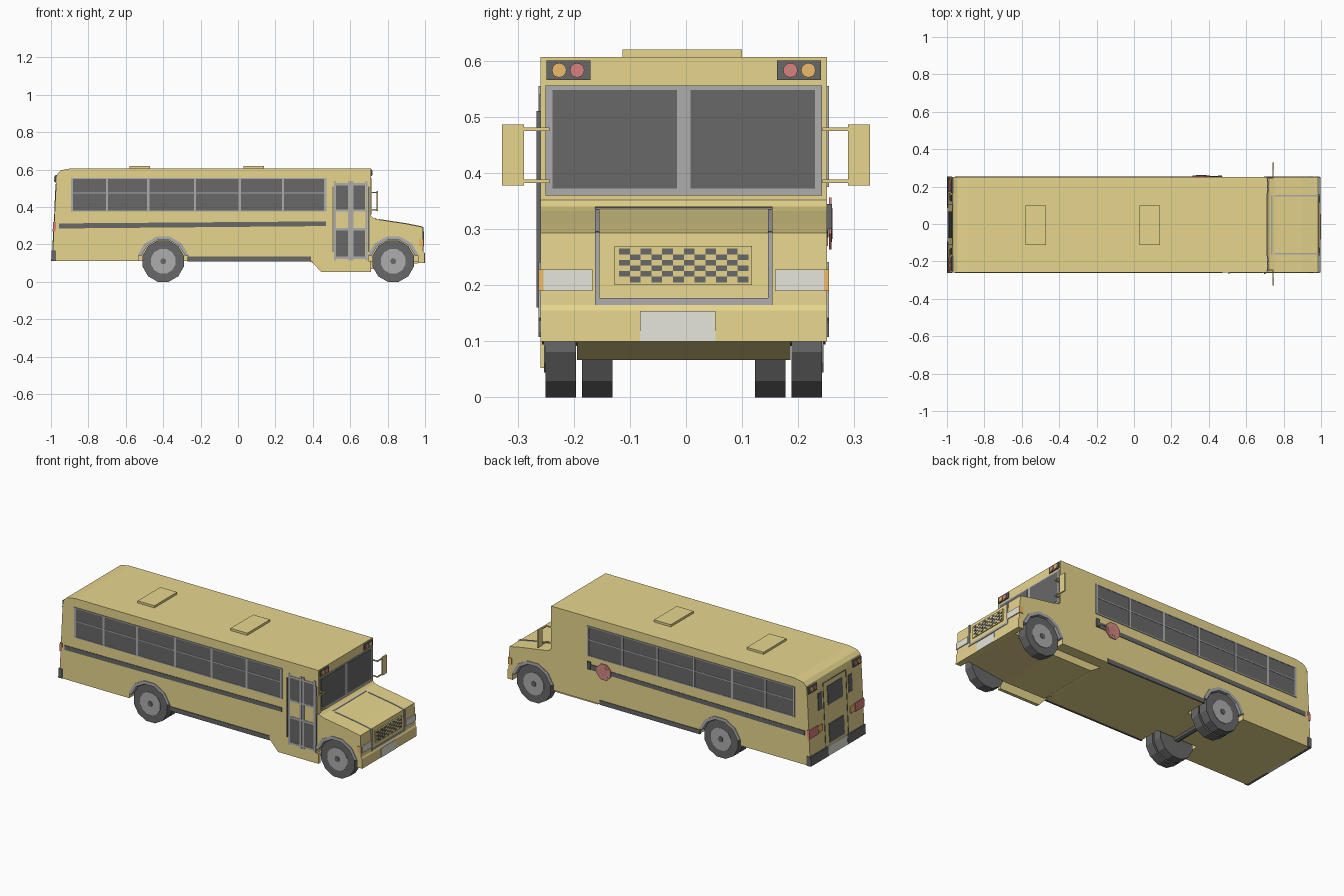
import bpy, bmesh, math
from mathutils import Vector

if "Cube" in bpy.data.objects:
    bpy.data.objects.remove(bpy.data.objects["Cube"])

YC, HW = -0.004, 0.255          # body centre line and half width
WHEELS = (-0.40, 0.83)
WZ = 0.11


def mat(name, r, g, b):
    m = bpy.data.materials.new(name)
    m.diffuse_color = (r, g, b, 1)
    m.use_nodes = True
    m.node_tree.nodes["Principled BSDF"].inputs["Base Color"].default_value = m.diffuse_color
    return m


YEL = mat("yellow", 0.80, 0.67, 0.27)
DARK = mat("dark_grey", 0.14, 0.14, 0.14)
LIGHT = mat("light_grey", 0.42, 0.42, 0.42)
RED = mat("red", 0.70, 0.22, 0.20)
ORANGE = mat("orange", 0.85, 0.50, 0.15)
CREAM = mat("cream", 0.80, 0.79, 0.70)


def prism(pts, t0, t1, axis='y'):
    """Extruded polygon: pts are (x,z) along y, or (y,z) along x."""
    return [[(a, t, b) if axis == 'y' else (t, a, b) for a, b in pts] for t in (t0, t1)]


def box(x0, x1, y0, y1, z0, z1):
    return prism([(x0, z0), (x1, z0), (x1, z1), (x0, z1)], y0, y1)


def side(s, x0, x1, z0, z1, d=0.003):
    y = YC + s * HW
    return box(x0, x1, y - s * 0.006, y + s * d, z0, z1)


def ngon(cx, cz, r, n, rot=0.0):
    return [(cx + r * math.cos(rot + 2 * math.pi * i / n),
             cz + r * math.sin(rot + 2 * math.pi * i / n)) for i in range(n)]


def rear_x(z):
    return -0.993 + 0.022 * (z - 0.11) / 0.44


def rear(y0, y1, z0, z1, d=0.003):
    a, b = rear_x(z0), rear_x(z1)
    return prism([(a - d, z0), (b - d, z1), (b + 0.01, z1), (a + 0.01, z0)], YC + y0, YC + y1)


def part(name, material, solids):
    bm = bmesh.new()
    for a, b in solids:
        va, vb = [bm.verts.new(p) for p in a], [bm.verts.new(p) for p in b]
        n = len(va)
        bm.faces.new(va)
        bm.faces.new(vb[::-1])
        for i in range(n):
            bm.faces.new((va[i], vb[i], vb[(i + 1) % n], va[(i + 1) % n]))
    bmesh.ops.recalc_face_normals(bm, faces=bm.faces)
    me = bpy.data.meshes.new(name)
    bm.to_mesh(me)
    bm.free()
    ob = bpy.data.objects.new(name, me)
    me.materials.append(material)
    bpy.context.collection.objects.link(ob)
    return ob


# Body shell with wheel wells cut out
body = part("body", YEL, [prism([
    (rear_x(.11), .11), (rear_x(.55), .55), (-.965, .578), (-.945, .597), (-.89, .607), (.71, .607),
    (.71, .352), (.725, .340), (.755, .332), (.90, .31), (.985, .293), (.990, .165),
    (.996, .155), (.998, .10), (.965, .10), (.94, .11)], YC - HW, YC + HW)])
cutter = part("well_cutter", DARK, [prism(ngon(x, WZ - .005, .138, 12, math.pi / 12), YC + s * .12, YC + s * .3)
                                    for x in WHEELS for s in (-1, 1)])
cutter.hide_render = True
mod = body.modifiers.new("wells", 'BOOLEAN')
mod.operation, mod.solver, mod.object = 'DIFFERENCE', 'EXACT', cutter
bpy.context.view_layer.objects.active = body
bpy.ops.object.modifier_apply(modifier="wells")
bpy.data.objects.remove(cutter)

# Underside belly and entrance step skirt
part("belly", YEL, [prism([(.38, .112), (.45, .067), (.71, .067), (.97, .10), (.97, .112)], YC - .19, YC + .19)])
part("step_skirt", YEL, [prism([(.39, .112), (.445, .052), (.71, .052), (.71, .112)], -.259, -.24)])

# Wheel arch liners: half rings
arches = []
for x in WHEELS:
    for s in (-1, 1):
        o = ngon(x, WZ - .005, .141, 12, math.pi / 12)
        i = ngon(x, WZ - .005, .122, 12, math.pi / 12)
        arches += [prism([o[k], o[k + 1], i[k + 1], i[k]], YC + s * .19, YC + s * .259) for k in range(5)]
part("wheel_arches", LIGHT, arches)

# Wheels, doubled at the rear
tyres, rims, hubs = [], [], []
for x, rows in ((WHEELS[0], (.192, .127)), (WHEELS[1], (.192,))):
    for s in (-1, 1):
        for y in rows:
            tyres.append(prism(ngon(x, WZ, .1139, 12, math.pi / 12), YC + s * y, YC + s * (y + .054)))
        rims.append(prism(ngon(x, WZ, .068, 12, math.pi / 12), YC + s * .2, YC + s * .249))
        hubs.append(prism(ngon(x, WZ, .016, 8), YC + s * .2, YC + s * .253))
part("tyres", DARK, tyres)
part("rims", LIGHT, rims)
part("hubs", DARK, hubs)
part("axles", DARK, [prism(ngon(x, WZ, .018, 8), -.2, .2) for x in WHEELS])

# Side windows, stripe and lower rail
S = (-1, 1)
part("side_windows", DARK, [side(s, -.89, .47, .375, .555, .002) for s in S])
part("window_bars", LIGHT, [side(s, x - .006, x + .006, .375, .555, .004)
                            for s in S for x in (-.887, -.70, -.48, -.23, .01, .24, .467)]
     + [side(s, -.89, .47, z - .003, z + .003, .004) for s in S for z in (.378, .475, .552)])
part("side_stripes", DARK, [prism([(-.957, .285), (.47, .298), (.47, .323), (-.957, .312)],
                                  YC + s * .25, YC + s * .258) for s in S])
part("lower_rails", DARK, [side(s, -.27, .39, .108, .134, .004) for s in S])

# Entrance door
panes = [(a, b, c, d) for a, b in ((.525, .588), (.617, .680)) for c, d in ((.135, .275), (.385, .515))]
part("door_frame", LIGHT, [side(-1, x, x + .012, .115, .54, .003) for x in (.512, .589, .605, .681)]
     + [side(-1, .512, .693, z, z + .012, .0025) for z in (.122, .275, .375, .515)])
part("door_panes", DARK, [side(-1, *p, .002) for p in panes])
part("door_rails", DARK, [side(-1, x, x + .006, .16, .51, .007) for x in (.504, .696)])

# Windshield
part("windshield_frame", LIGHT, [box(.70, .713, YC - .246, YC + .246, .36, .556)])
part("windshield_panes", DARK, [box(.70, .715, YC + min(s * .012, s * .234), YC + max(s * .012, s * .234), .372, .548)
                                for s in S])

# Warning lamps above the windshield and on the rear
part("front_lamp_boxes", DARK, [box(.70, .716, YC + s * .166, YC + s * .245, .566, .6) for s in S])
part("rear_lamp_boxes", DARK, [rear(s * .17, s * .248, .53, .57, .007) for s in S])
for name, m, y in (("red_warning_lamps", RED, .190), ("amber_warning_lamps", ORANGE, .222)):
    part(name, m, [prism(ngon(YC + s * y, .583, .013, 12), .71, .719, 'x') for s in S]
         + [prism(ngon(YC + s * y, .55, .013, 12), -.984, -.97, 'x') for s in S])

# Hood and nose outline strips
nose = []
for s in S:
    nose.append(prism([(.735, .328), (.755, .335), (.90, .313), (.988, .2955), (.985, .285), (.90, .303)],
                      YC + s * .150, YC + s * .158))
    nose.append(box(.98, .993, YC + s * .150, YC + s * .158, .165, .294))
nose.append(box(.98, .993, YC - .158, YC + .158, .165, .177))
nose.append(prism([(.733, .33), (.733, .340), (.741, .338), (.741, .33)], YC - .158, YC + .158))
part("hood_outline", LIGHT, nose)

# Grille with a checkered pattern
part("grille_panel", YEL, [box(.98, .994, YC - .123, YC + .122, .2, .27)])
cw, ch = .23 / 12, .06 / 6
part("grille_slots", DARK, [box(.985, .9955, YC - .115 + c * cw, YC - .115 + (c + 1) * cw, .205 + r * ch, .205 + (r + 1) * ch)
                            for r in range(6) for c in range(12) if (r + c) % 2])

# Headlights, corner markers and front plate
part("headlights", CREAM, [box(.97, .9945, YC + s * .163, YC + s * .25, .19, .228) for s in S])
part("corner_markers", ORANGE, [box(.968, .993, YC + s * .249, YC + s * .259, .19, .228) for s in S])
part("front_plate", CREAM, [box(.98, 1.0, -.082, .053, .1, .154)])

# Mirrors with two arms each
part("mirrors", YEL, [box(.741, .749, s * .289, s * .328, .378, .486) for s in S])
part("mirror_arms", YEL, [b for s in S for z in (.385, .478) for b in (
    box(.70, .745, s * .243, s * .249, z - .003, z + .003),
    box(.741, .747, s * .243, s * .295, z - .003, z + .003))])

# Roof hatches
part("roof_hatches", YEL, [box(x, x + .11, -.113, .1, .6, .62) for x in (-.58, .03)])

# Stop paddle on the far side
part("stop_sign", RED, [prism(ngon(.36, .31, .05, 8, math.pi / 8), .2545, .2595)])
part("stop_sign_face", LIGHT, [prism(ngon(.36, .31, .036, 8, math.pi / 8), .255, .2603)])
part("stop_sign_centre", RED, [prism(ngon(.36, .31, .03, 8, math.pi / 8), .255, .261)])
part("stop_arm", DARK, [box(.38, .47, .249, .256, .318, .330), box(.45, .47, .249, .26, .30, .345)])

# Rear door, bumper corners, plate and tail lights
part("rear_door_seams", DARK, [rear(s * .105, s * .109, .165, .54, .002) for s in S]
     + [rear(-.109, .109, .538, .542, .002)])
part("rear_windows", DARK, [rear(-.07, .07, .40, .51), rear(-.07, .07, .18, .29)]
     + [rear(s * .125, s * .16, .40, .50) for s in S])
part("rear_bumper", DARK, [rear(s * .09, s * .257, .11, .166, .006) for s in S]
     + [side(s, -.993, -.972, .11, .166, .004) for s in S])
part("rear_plate", CREAM, [rear(-.09, .09, .11, .166, .005)])
part("tail_lights", RED, [rear(s * .175, s * .257, .27, .32, .006) for s in S])
part("rear_indicators", ORANGE, [rear(s * .13, s * .17, .275, .315, .005) for s in S])
